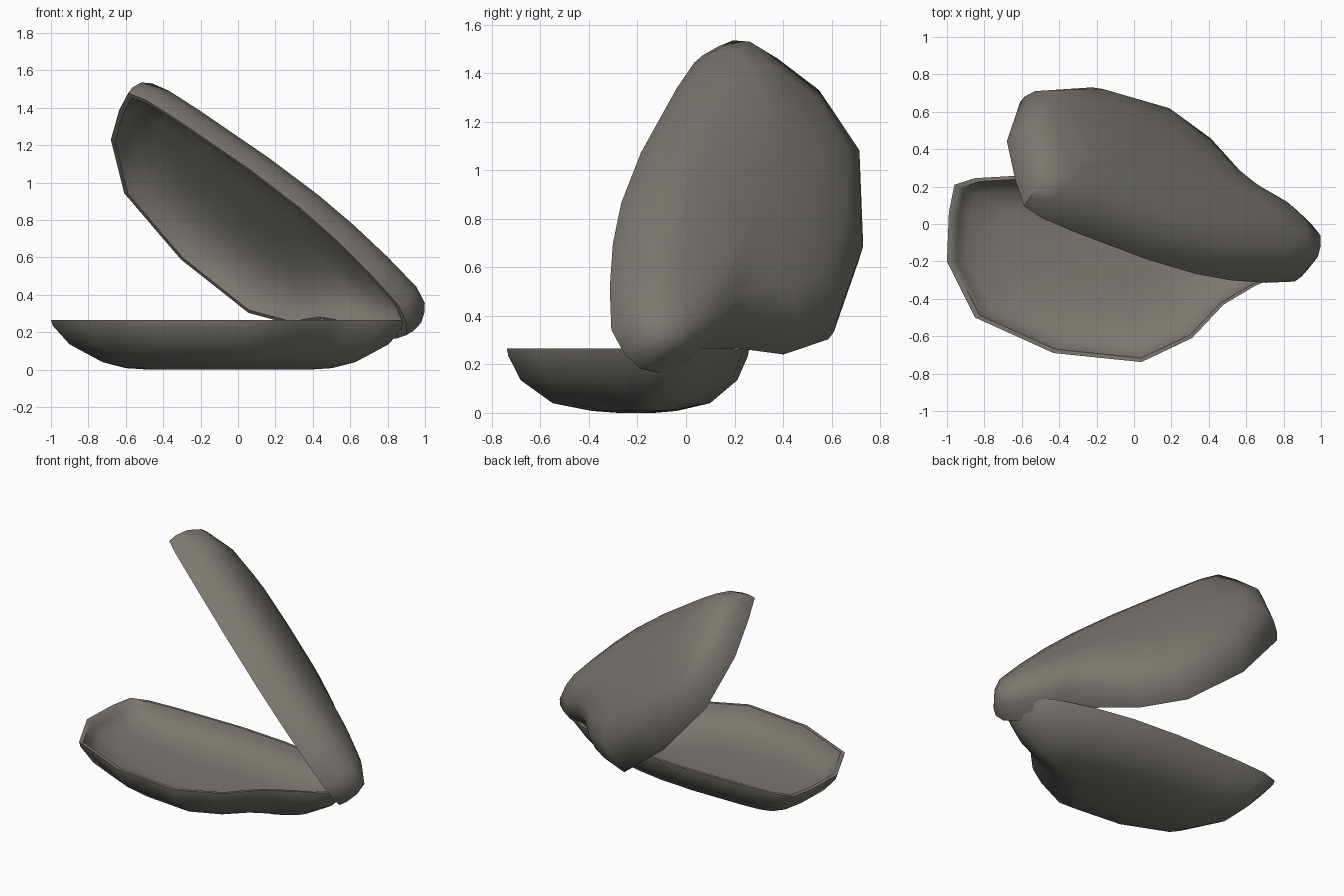
import bpy, bmesh, math
from mathutils import Matrix, Vector

if "Cube" in bpy.data.objects:
    bpy.data.objects.remove(bpy.data.objects["Cube"])

shell_mat = bpy.data.materials.new("warm grey shell")
shell_mat.diffuse_color = (0.20, 0.187, 0.165, 1)
shell_mat.use_nodes = True
shell_mat.node_tree.nodes["Principled BSDF"].inputs["Base Color"].default_value = shell_mat.diffuse_color

# rim outline shared by both valves, counter-clockwise seen from inside
OUTLINE = [(-1, -.2), (-.85, -.5), (-.43, -.69), (.04, -.738), (.31, -.61),
           (.48, -.43), (.64, -.335), (.78, -.27), (.86, -.21), (.905, -.14),
           (.895, -.05), (.83, .04), (.7, .12), (.45, .19), (.2, .235),
           (-.15, .26), (-.64, .257), (-.85, .245), (-.96, .21), (-.99, .06)]
CENTRE = Vector((-.05, -.2))


def valve(name, outline, outer, inner, matrix):
    """Bowl made of rings (x scale, y scale, depth): outside up to the rim, then inside."""
    bm = bmesh.new()
    rings = []
    for sx, sy, d in outer[::-1] + inner:
        rings.append([bm.verts.new((CENTRE.x + (x - CENTRE.x) * sx,
                                    CENTRE.y + (y - CENTRE.y) * sy, -d))
                      for x, y in outline])
    n = len(outline)
    for a, b in zip(rings, rings[1:]):
        for i in range(n):
            j = (i + 1) % n
            bm.faces.new((a[i], a[j], b[j], b[i]))
    # close the bowl bottom outside and inside
    for ring in (rings[0], rings[-1]):
        c = bm.verts.new((CENTRE.x, CENTRE.y, ring[0].co.z))
        for i in range(n):
            bm.faces.new((ring[i], ring[(i + 1) % n], c))
    bmesh.ops.recalc_face_normals(bm, faces=bm.faces)
    mesh = bpy.data.meshes.new(name)
    bm.to_mesh(mesh)
    bm.free()
    mesh.materials.append(shell_mat)
    ob = bpy.data.objects.new(name, mesh)
    bpy.context.collection.objects.link(ob)
    ob.matrix_world = matrix
    bpy.ops.object.select_all(action='DESELECT')
    ob.select_set(True)
    bpy.context.view_layer.objects.active = ob
    bpy.ops.object.shade_smooth_by_angle(angle=math.radians(60))
    return ob


# lower valve lying on the ground
valve("lower_shell", OUTLINE,
      [(1, 1, 0), (.99, .99, .03), (.895, .895, .13), (.71, .65, .225),
       (.58, .35, .257), (.45, .15, .265)],
      [(.97, .96, 0), (.945, .93, .04), (.88, .86, .09), (.7, .68, .13),
       (.5, .5, .15), (.25, .25, .155)],
      Matrix.Translation((0, 0, .265)))

# upper valve: same outline turned over and opened, with steeper ends
u = Vector((.787, -.294, -.543)).normalized()
w = Vector((-.613, -.478, -.63))
w = (w - u * w.dot(u)).normalized()
tilt = .11
w = (w + w.cross(u) * tilt).normalized()
v = w.cross(u)
pose = Matrix((u, v, w)).transposed().to_4x4()
pose.translation = (.135, -.005, .811)
wide = [(x * 1.1 if x > .7 else x, y * 1.06 if y < -.25 else y * 1.12 if y > 0 else y)
        for x, y in OUTLINE]
valve("upper_shell", wide,
      [(1, 1, 0), (1.01, .99, .05), (1.005, .93, .13), (.975, .82, .20),
       (.85, .62, .25), (.65, .35, .275), (.45, .15, .285)],
      [(.97, .96, 0), (.95, .93, .04), (.92, .86, .09), (.8, .7, .14),
       (.55, .5, .165), (.25, .25, .17)],
      pose)
